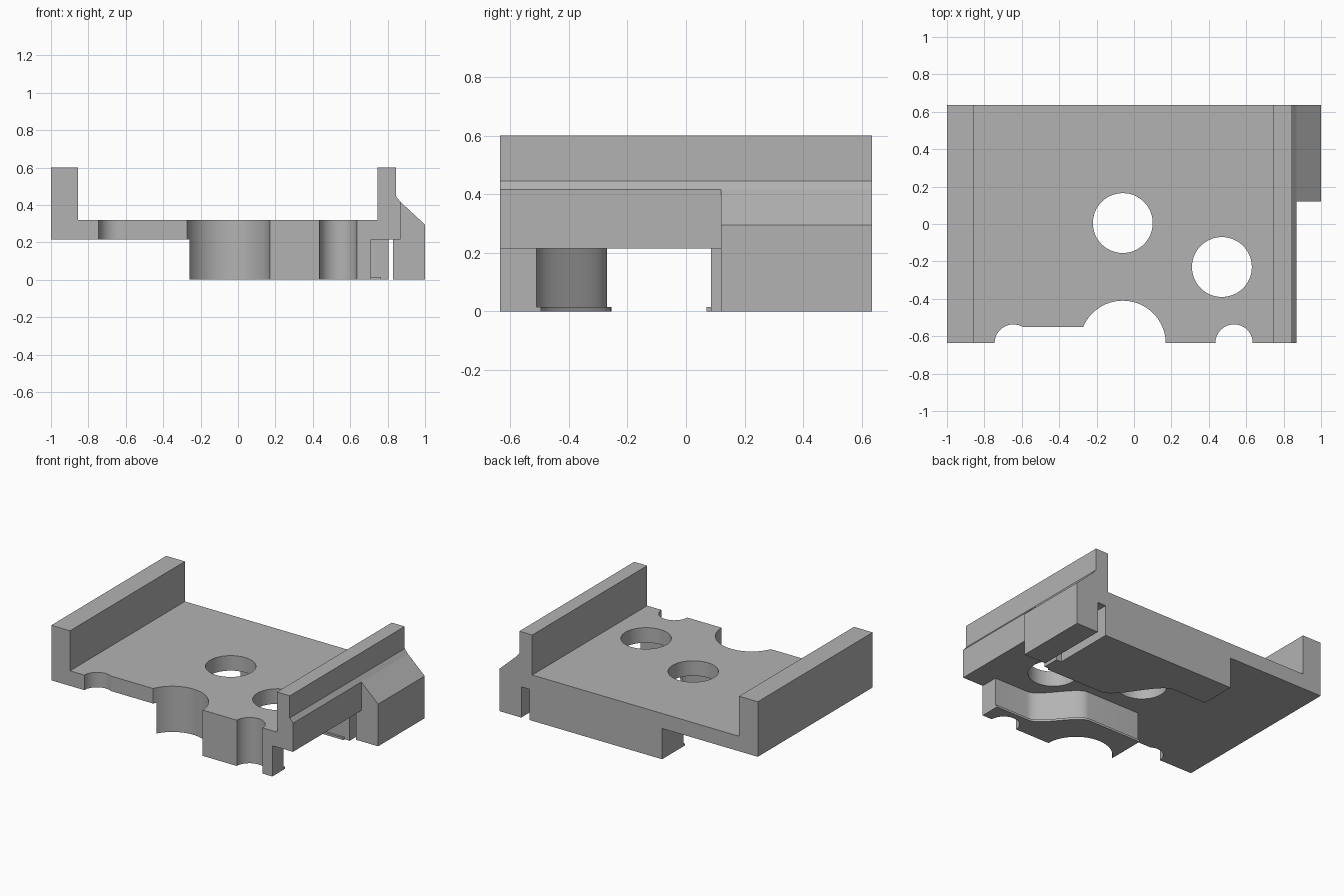
import bpy, bmesh
from mathutils import Vector

cube = bpy.data.objects.get("Cube")
if cube:
    bpy.data.objects.remove(cube, do_unlink=True)

gray = bpy.data.materials.new("plain_gray")
gray.use_nodes = True
color = (0.45, 0.45, 0.45, 1)
gray.diffuse_color = color
gray.node_tree.nodes["Principled BSDF"].inputs["Base Color"].default_value = color

BACK, FRONT = 0.635, -0.635
UNDER, FLOOR = 0.215, 0.32


def prism(name, points, offset):
    """Extrude a flat outline of 3D points along an offset."""
    bm = bmesh.new()
    face = bm.faces.new([bm.verts.new(p) for p in points])
    top = bmesh.ops.extrude_face_region(bm, geom=[face])["geom"]
    moved = [v for v in top if isinstance(v, bmesh.types.BMVert)]
    bmesh.ops.translate(bm, vec=Vector(offset), verts=moved)
    bmesh.ops.recalc_face_normals(bm, faces=bm.faces)
    mesh = bpy.data.meshes.new(name)
    bm.to_mesh(mesh)
    bm.free()
    mesh.materials.append(gray)
    obj = bpy.data.objects.new(name, mesh)
    bpy.context.collection.objects.link(obj)
    return obj


def along_y(name, profile, y0, y1):
    return prism(name, [(x, y0, z) for x, z in profile], (0, y1 - y0, 0))


def along_z(name, plan, z0, z1):
    return prism(name, [(x, y, z0) for x, y in plan], (0, 0, z1 - z0))


def box(name, x0, x1, y0, y1, z0, z1):
    return along_z(name, [(x0, y0), (x1, y0), (x1, y1), (x0, y1)], z0, z1)


def cylinder_cutter(name, x, y, r):
    bpy.ops.mesh.primitive_cylinder_add(vertices=64, radius=r, depth=2, location=(x, y, 0))
    obj = bpy.context.object
    obj.name = name
    return obj


def activate(obj):
    bpy.ops.object.select_all(action="DESELECT")
    obj.select_set(True)
    bpy.context.view_layer.objects.active = obj


def cut(obj, cutters):
    for c in cutters:
        c.hide_render = True
        mod = obj.modifiers.new("cut", "BOOLEAN")
        mod.operation, mod.solver, mod.object = "DIFFERENCE", "EXACT", c
        activate(obj)
        bpy.ops.object.modifier_apply(modifier=mod.name)


def wave(x_right, x_left, y_right, y_left, x_end, steps=24):
    """Channel wall from x_end to the left end, with one smooth S bend."""
    pts = [(x_end, y_right)]
    for i in range(steps + 1):
        t = i / steps
        s = t * t * (3 - 2 * t)
        pts.append((x_right + (x_left - x_right) * t, y_right + (y_left - y_right) * s))
    return pts + [(-0.26, y_left)]


# Tray: floor and two side walls
tray = along_y("tray", [(-1, UNDER), (0.87, UNDER), (0.87, 0.415), (0.845, 0.445),
                        (0.845, 0.6), (0.745, 0.6), (0.745, FLOOR), (-0.855, FLOOR),
                        (-0.855, 0.6), (-1, 0.6)], FRONT, BACK)

# Side clip with sloped top
clip = along_y("side_clip", [(0.83, 0), (1, 0), (1, 0.295), (0.87, 0.415),
                             (0.86, 0.415), (0.86, UNDER), (0.83, UNDER)], 0.12, BACK)
tab = box("clip_tab", 0.765, 0.805, 0.085, 0.2, 0, UNDER)

# Lower blocks on both sides of the curved channel, each with a thin lip
lower = []
for suffix, lip, z1 in (("block", 0, UNDER), ("lip", 0.015, 0.015)):
    front = wave(0.45, 0.15, -0.51 + lip, -0.27 + lip, 0.71)
    lower.append(along_z("front_" + suffix, front + [(-0.26, FRONT), (0.71, FRONT)], 0, z1))
    back = wave(0.33, 0.0, 0.085 - lip, 0.40 - lip, 0.765)
    along_z("back_" + suffix, back + [(-0.26, BACK), (0.765, BACK)], 0, z1)

# Round holes, front notches and the shallow front step
holes = [cylinder_cutter("hole_cutter", x, y, 0.16) for x, y in ((-0.06, 0.005), (0.47, -0.23))]
notches = [cylinder_cutter("notch_cutter", x, y, r) for x, y, r in
           ((-0.06, -0.64, 0.23), (0.535, -0.637, 0.1), (-0.645, -0.637, 0.1))]
step = box("step_cutter", -0.645, -0.06, -0.8, -0.55, -0.5, 0.9)
cut(tray, holes + notches + [step])
for part in lower:
    cut(part, notches[:2] + [step])
for cutter in holes + notches + [step]:
    bpy.data.objects.remove(cutter, do_unlink=True)

# Smooth curved walls, keep the corners crisp
for obj in list(bpy.context.collection.objects):
    if obj.type == "MESH" and obj.data.materials and obj.data.materials[0] == gray:
        activate(obj)
        bpy.ops.object.shade_smooth_by_angle()
